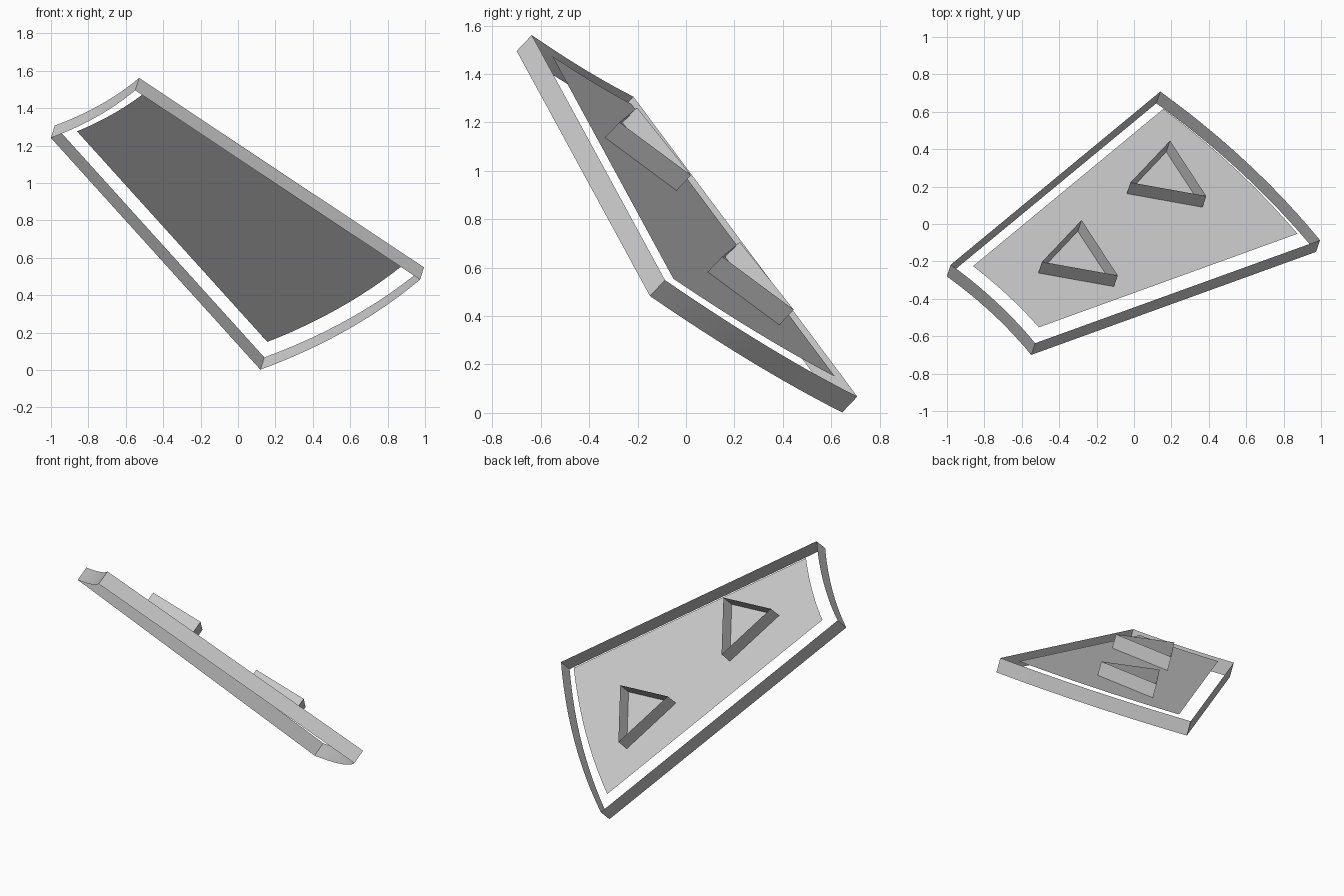
import bpy
from math import sin, cos, asin, radians
from mathutils import Vector, Matrix

if "Cube" in bpy.data.objects:
    bpy.data.objects.remove(bpy.data.objects["Cube"])

# Tilted working plane: u runs along the panel, v across it, n is its normal
u = Vector((0.7006, 0.3913, -0.5969)).normalized()
n = Vector((0.2268, 0.671, 0.7056))
n = (n - u * n.dot(u)).normalized()
v = n.cross(u)
FRAME = Matrix.Translation((-2.256, -1.317, 2.63)) @ Matrix((u, v, n)).transposed().to_4x4()

H = 0.093                  # wall height
R1, R2 = 2.14, 4.05        # inner and outer radius of the sector
HALF = radians(8.96)       # half angle of the sector
INSET = 0.088              # gap between rim and panel
SEG = 12


def arc(r, a):
    return [(r * cos(t), r * sin(t)) for t in (-a + 2 * a * i / SEG for i in range(SEG + 1))]


def make(name, verts, faces):
    me = bpy.data.meshes.new(name)
    me.from_pydata([FRAME @ Vector(p) for p in verts], [], faces)
    ob = bpy.data.objects.new(name, me)
    bpy.context.collection.objects.link(ob)
    return ob


def wall(name, loop, z0, z1):
    """Thin open band standing on a closed counter-clockwise loop."""
    k = len(loop)
    verts = [(x, y, z0) for x, y in loop] + [(x, y, z1) for x, y in loop]
    return make(name, verts, [(i, (i + 1) % k, k + (i + 1) % k, k + i) for i in range(k)])


# Outer rim band
rim = wall("rim", arc(R2, HALF) + arc(R1, HALF)[::-1], 0, H)

# Inset panel level with the top of the rim, sides parallel to the rim
ra, rb = R1 + INSET, R2 - INSET
inner = arc(ra, HALF - asin(INSET / ra))
outer = arc(rb, HALF - asin(INSET / rb))
panel = make("panel", [(x, y, H) for x, y in inner + outer],
             [(i, SEG + 1 + i, SEG + 2 + i, i + 1) for i in range(SEG)])

# Two open triangular collars on the panel
for i, (cx, cy) in enumerate([(2.72, -0.034), (3.549, 0.125)]):
    tri = [(cx + 0.24 * cos(radians(44.5 + 120 * k)),
            cy + 0.24 * sin(radians(44.5 + 120 * k))) for k in range(3)]
    wall(f"triangle_collar_{i + 1}", tri, H, 2 * H - 0.004)

# Smooth the curved ends of the rim, keep its corners sharp
bpy.ops.object.select_all(action='DESELECT')
rim.select_set(True)
bpy.context.view_layer.objects.active = rim
bpy.ops.object.shade_smooth_by_angle(angle=radians(30))
